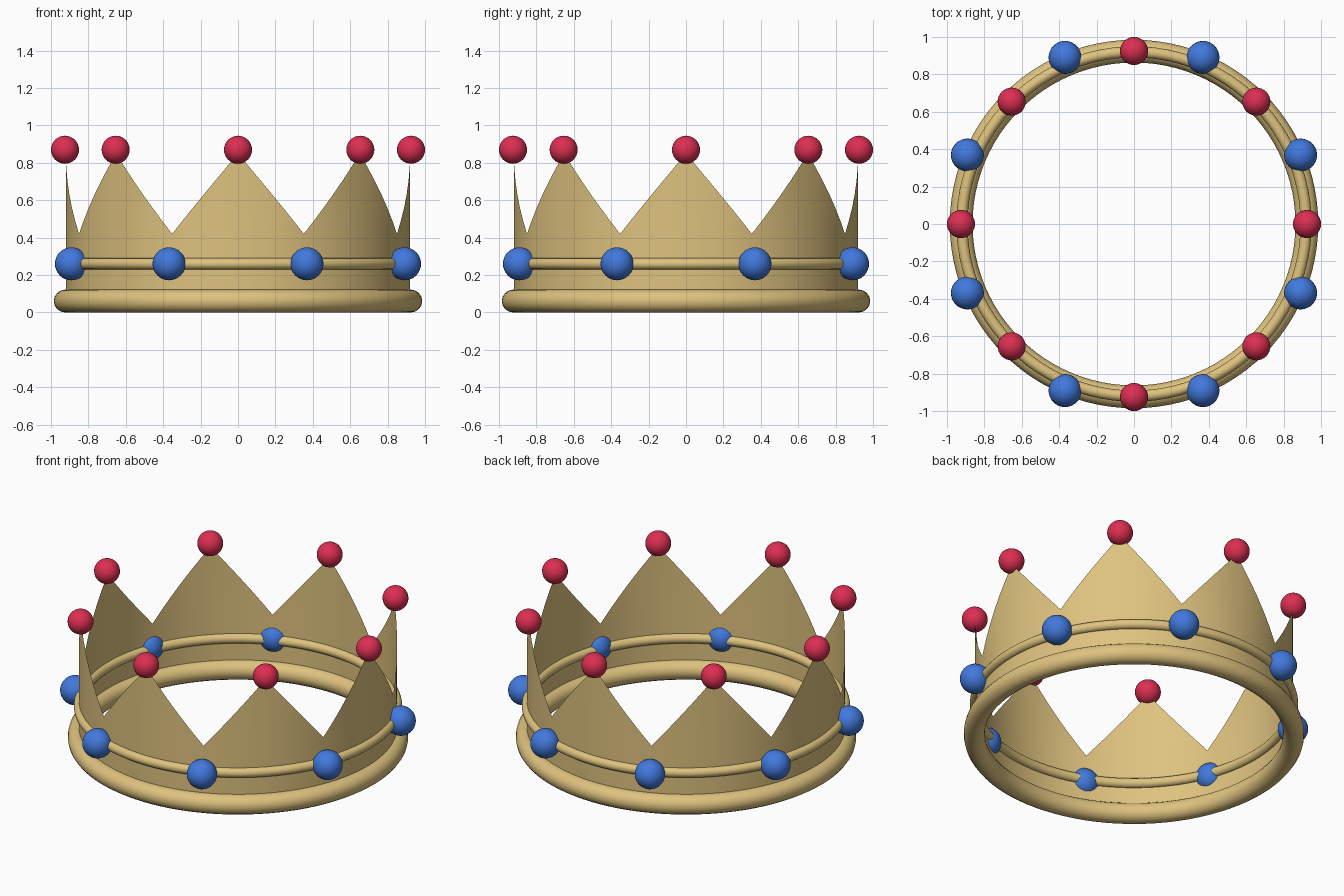
import bpy
import bmesh
from math import cos, sin, pi

cube = bpy.data.objects.get("Cube")
if cube:
    bpy.data.objects.remove(cube, do_unlink=True)

RADIUS = 0.92
POINTS = 8


def make_material(name, rgb):
    mat = bpy.data.materials.new(name)
    mat.use_nodes = True
    color = (*rgb, 1.0)
    mat.diffuse_color = color
    mat.node_tree.nodes["Principled BSDF"].inputs["Base Color"].default_value = color
    return mat


gold = make_material("gold", (0.73, 0.54, 0.21))
red = make_material("ruby red", (0.72, 0.028, 0.085))
blue = make_material("sapphire blue", (0.054, 0.19, 0.72))


def finish(name, mat):
    obj = bpy.context.object
    obj.name = name
    obj.data.materials.append(mat)
    bpy.ops.object.shade_smooth()
    return obj


def ring(name, z, radius, thickness):
    bpy.ops.mesh.primitive_torus_add(
        location=(0, 0, z), major_radius=radius, minor_radius=thickness,
        major_segments=96, minor_segments=16)
    finish(name, gold)


def gems(name, mat, size, radius, z, offset):
    for i in range(POINTS):
        a = 2 * pi * (i + offset) / POINTS
        bpy.ops.mesh.primitive_uv_sphere_add(
            segments=32, ring_count=16, radius=size,
            location=(radius * cos(a), radius * sin(a), z))
        finish(f"{name}_{i + 1}", mat)


def crown_wall(bottom, valley, peak, steps=12):
    """Thin cylinder whose top edge zigzags between peaks and valleys."""
    bm = bmesh.new()
    count = POINTS * steps
    columns = []
    for i in range(count):
        a = 2 * pi * i / count
        x, y = RADIUS * cos(a), RADIUS * sin(a)
        rise = abs(1 - 2 * (i % steps) / steps)
        top = valley + (peak - valley) * rise
        columns.append([bm.verts.new((x, y, z)) for z in (bottom, valley - 0.02, top)])
    for i in range(count):
        a, b = columns[i], columns[(i + 1) % count]
        for k in range(2):
            bm.faces.new((a[k], b[k], b[k + 1], a[k + 1])).smooth = True
    mesh = bpy.data.meshes.new("crown_wall")
    bm.to_mesh(mesh)
    bm.free()
    mesh.materials.append(gold)
    bpy.context.collection.objects.link(bpy.data.objects.new("crown_wall", mesh))


# Pointed wall and the two rings around it
crown_wall(bottom=0.06, valley=0.42, peak=0.85)
ring("base_ring", 0.061, 0.924, 0.061)
ring("middle_band", 0.26, RADIUS, 0.03)

# Balls on the peaks, gems below the valleys
gems("peak_ball", red, 0.075, 0.925, 0.87, 0)
gems("band_gem", blue, 0.088, 0.964, 0.26, 0.5)
